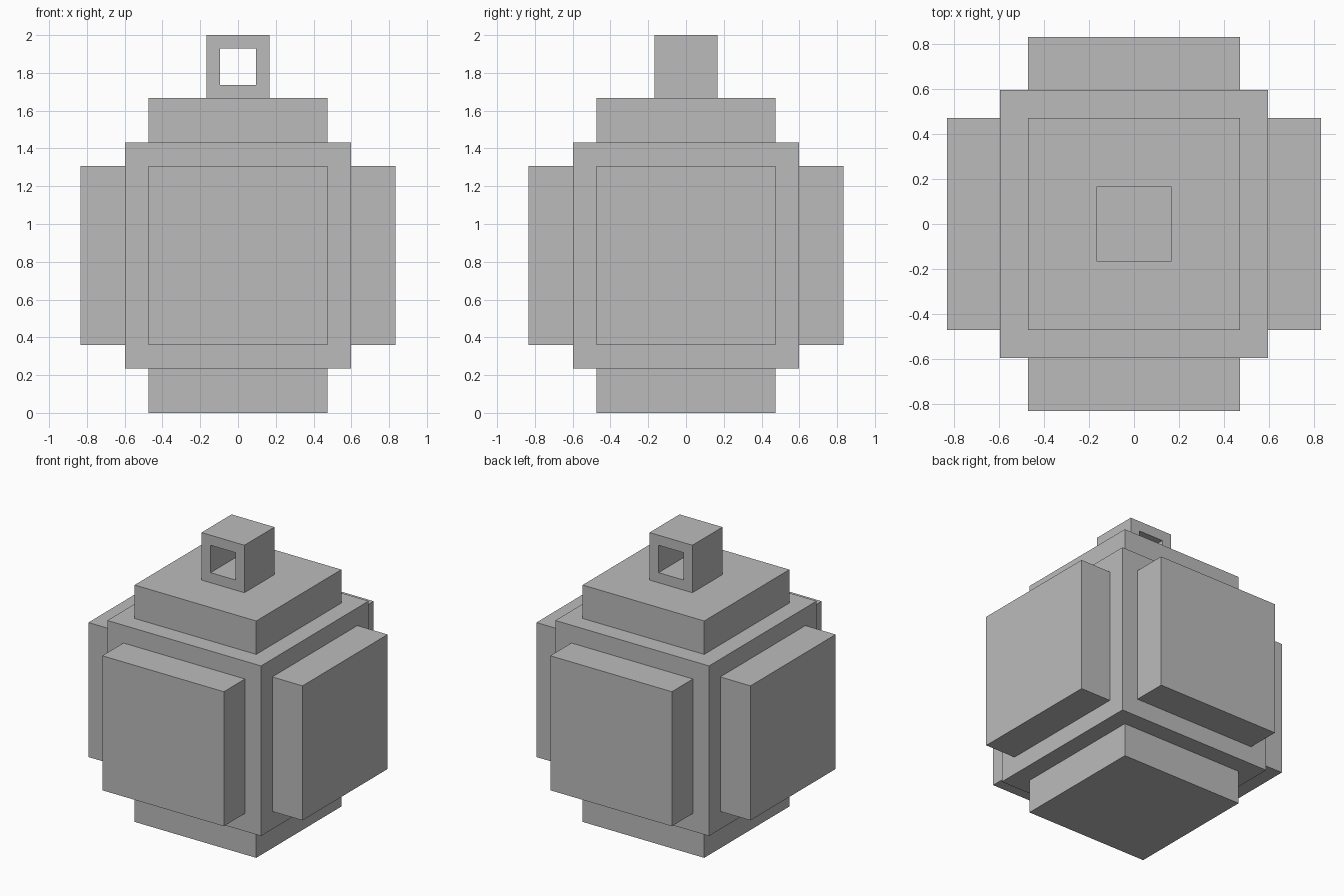
import bpy
import bmesh
from mathutils import Matrix, Vector

cube = bpy.data.objects.get("Cube")
if cube:
    bpy.data.objects.remove(cube, do_unlink=True)

grey = bpy.data.materials.new("plain grey")
grey.use_nodes = True
grey.diffuse_color = (0.5, 0.5, 0.5, 1)
grey.node_tree.nodes["Principled BSDF"].inputs["Base Color"].default_value = (0.5, 0.5, 0.5, 1)

CORE = 0.598      # half width of the body
REACH = 0.833     # distance from body centre to the face of each plate
PLATE = 0.473     # half width of each plate
LOOP = 0.167      # half width of the hanging loop
RIM = 0.1         # wall around the loop's hole
CENTRE = Vector((0, 0, REACH))


def add_box(name, centre, size, hole_rim=0):
    bm = bmesh.new()
    bmesh.ops.create_cube(bm, size=1, matrix=Matrix.Diagonal((*size, 1)))
    if hole_rim:
        # Square hole running front to back
        ends = [f for f in bm.faces if abs(f.normal.y) > 0.9]
        bmesh.ops.inset_individual(bm, faces=ends, thickness=hole_rim)
        edges = [e for f in ends for e in f.edges]
        bmesh.ops.delete(bm, geom=ends, context='FACES_ONLY')
        bmesh.ops.bridge_loops(bm, edges=edges)
        bmesh.ops.recalc_face_normals(bm, faces=bm.faces)
    mesh = bpy.data.meshes.new(name)
    bm.to_mesh(mesh)
    bm.free()
    mesh.materials.append(grey)
    obj = bpy.data.objects.new(name, mesh)
    obj.location = centre
    bpy.context.collection.objects.link(obj)
    return obj


# Body
add_box("body", CENTRE, [2 * CORE] * 3)

# One raised plate on each side of the body
sides = {"left": (1, 0, 0), "right": (-1, 0, 0), "back": (0, 1, 0),
         "front": (0, -1, 0), "top": (0, 0, 1), "bottom": (0, 0, -1)}
for side, direction in sides.items():
    size = [REACH - CORE if d else 2 * PLATE for d in direction]
    add_box(side + "_plate", CENTRE + Vector(direction) * (REACH + CORE) / 2, size)

# Hanging loop
add_box("hanging_loop", (0, 0, 2 * REACH + LOOP), [2 * LOOP] * 3, RIM)
